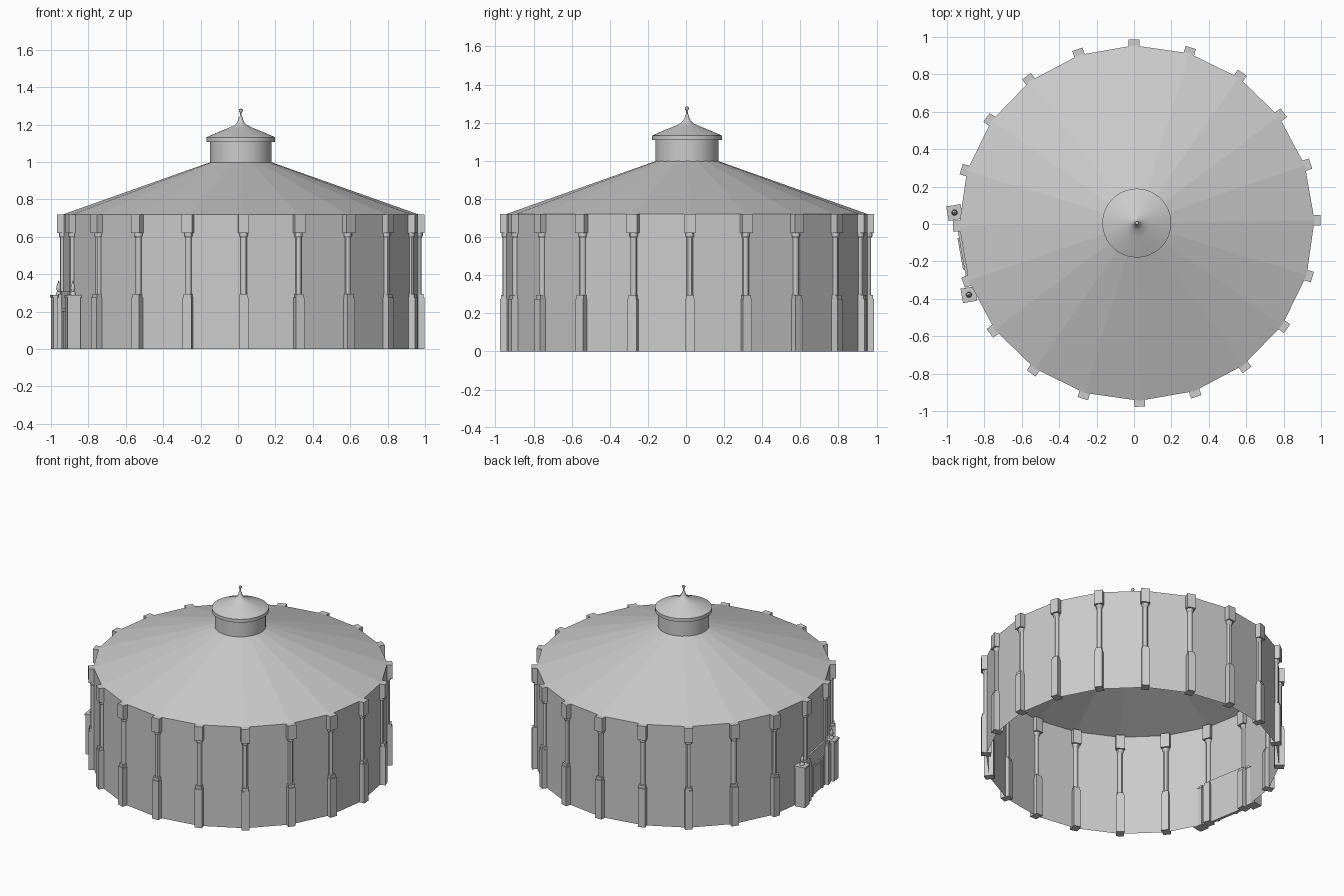
import bpy, bmesh
from math import radians, cos, sin, pi
from mathutils import Matrix, Vector

if "Cube" in bpy.data.objects:
    bpy.data.objects.remove(bpy.data.objects["Cube"])

CX, CY = 0.015, 0.005          # ring centre (the gate shifts the bounds)
N, A0, R = 20, radians(0.9), 0.95
EAVE = 0.72
GATE = A0 + radians(189)       # middle of the gated bay


def finish(bm, name, smooth=None):
    me = bpy.data.meshes.new(name)
    bm.to_mesh(me)
    bm.free()
    ob = bpy.data.objects.new(name, me)
    bpy.context.collection.objects.link(ob)
    if smooth:
        bpy.ops.object.select_all(action='DESELECT')
        ob.select_set(True)
        bpy.context.view_layer.objects.active = ob
        bpy.ops.object.shade_smooth_by_angle(angle=radians(smooth))
    return ob


def lathe(bm, profile, segs, mat=Matrix(), start=0.0):
    """Revolve (radius, z) points; zero radii close to a point."""
    rings = []
    for r, z in profile:
        n = 1 if r == 0 else segs
        rings.append([bm.verts.new(mat @ Vector((r * cos(start + 2 * pi * i / segs),
                                                 r * sin(start + 2 * pi * i / segs), z)))
                      for i in range(n)])
    for a, b in zip(rings, rings[1:]):
        for i in range(segs):
            j = (i + 1) % segs
            f = [a[i % len(a)], a[j % len(a)], b[j % len(b)], b[i % len(b)]]
            bm.faces.new(list(dict.fromkeys(f)))


def frame(angle, r, t=0.0):
    """Local frame on the ring: x points outward, y along the wall."""
    return (Matrix.Translation((CX, CY, 0)) @ Matrix.Rotation(angle, 4, 'Z')
            @ Matrix.Translation((r, t, 0)))


def box(bm, mat, dx, dy, z0, z1):
    m = mat @ Matrix.Translation((0, 0, (z0 + z1) / 2)) @ Matrix.Diagonal((dx, dy, z1 - z0, 1))
    bmesh.ops.create_cube(bm, size=1, matrix=m)


centre = Matrix.Translation((CX, CY, 0))

# Open-bottomed wall ring, one flat panel per bay
bm = bmesh.new()
lathe(bm, [(R, 0), (R, EAVE)], N, centre, A0)
finish(bm, "wall_ring")

# Faceted conical roof
bm = bmesh.new()
lathe(bm, [(R, EAVE), (0.16, 1.0)], N, centre, A0)
finish(bm, "main_roof")

# Pilasters straddling each wall corner: plinth, round shaft, top block
for i in range(N):
    m = frame(A0 + i * 2 * pi / N, R)
    bm = bmesh.new()
    box(bm, m, 0.064, 0.05, 0, 0.275)
    box(bm, m, 0.052, 0.042, 0.275, 0.295)
    lathe(bm, [(0.017, 0.29), (0.017, 0.595), (0.023, 0.605), (0.023, 0.62)], 12, m)
    box(bm, m, 0.064, 0.058, 0.62, EAVE)
    finish(bm, f"pilaster_{i:02d}", 30)

# Cupola drum
bm = bmesh.new()
lathe(bm, [(0.165, 0.99), (0.165, 1.11)], 48, centre)
finish(bm, "cupola_drum", 30)

# Cupola roof with a flared tip
bm = bmesh.new()
lathe(bm, [(0.16, 1.108), (0.184, 1.108), (0.184, 1.132), (0.12, 1.16), (0.07, 1.18),
           (0.035, 1.196), (0.02, 1.21), (0.012, 1.228), (0, 1.228)], 48, centre)
finish(bm, "cupola_roof", 30)

# Finial with ball top
bm = bmesh.new()
lathe(bm, [(0.012, 1.215), (0.011, 1.238), (0.005, 1.245), (0.004, 1.263), (0.009, 1.268),
           (0.011, 1.275), (0.009, 1.282), (0, 1.286)], 16, centre)
finish(bm, "finial", 40)

# Gate panel with a surrounding frame around the door
bm = bmesh.new()
box(bm, frame(GATE, 0.94), 0.02, 0.27, 0, 0.31)
finish(bm, "gate_panel")
bm = bmesh.new()
for s in (-1, 1):
    box(bm, frame(GATE, 0.946, s * 0.075), 0.024, 0.02, 0, 0.2)
box(bm, frame(GATE, 0.946), 0.024, 0.17, 0.2, 0.22)
finish(bm, "door_frame")

# Gate posts with cap slabs and small ornaments
for name, s in (("left", -1), ("right", 1)):
    m = frame(GATE, R, s * 0.223)
    bm = bmesh.new()
    box(bm, m, 0.07, 0.07, 0, 0.275)
    box(bm, m, 0.078, 0.078, 0.275, 0.288)
    finish(bm, f"gate_post_{name}")
    bm = bmesh.new()
    lathe(bm, [(0.016, 0.288), (0.014, 0.3), (0.007, 0.308), (0.013, 0.325),
               (0.01, 0.34), (0.005, 0.352), (0, 0.37)], 12, m)
    finish(bm, f"post_ornament_{name}", 40)
